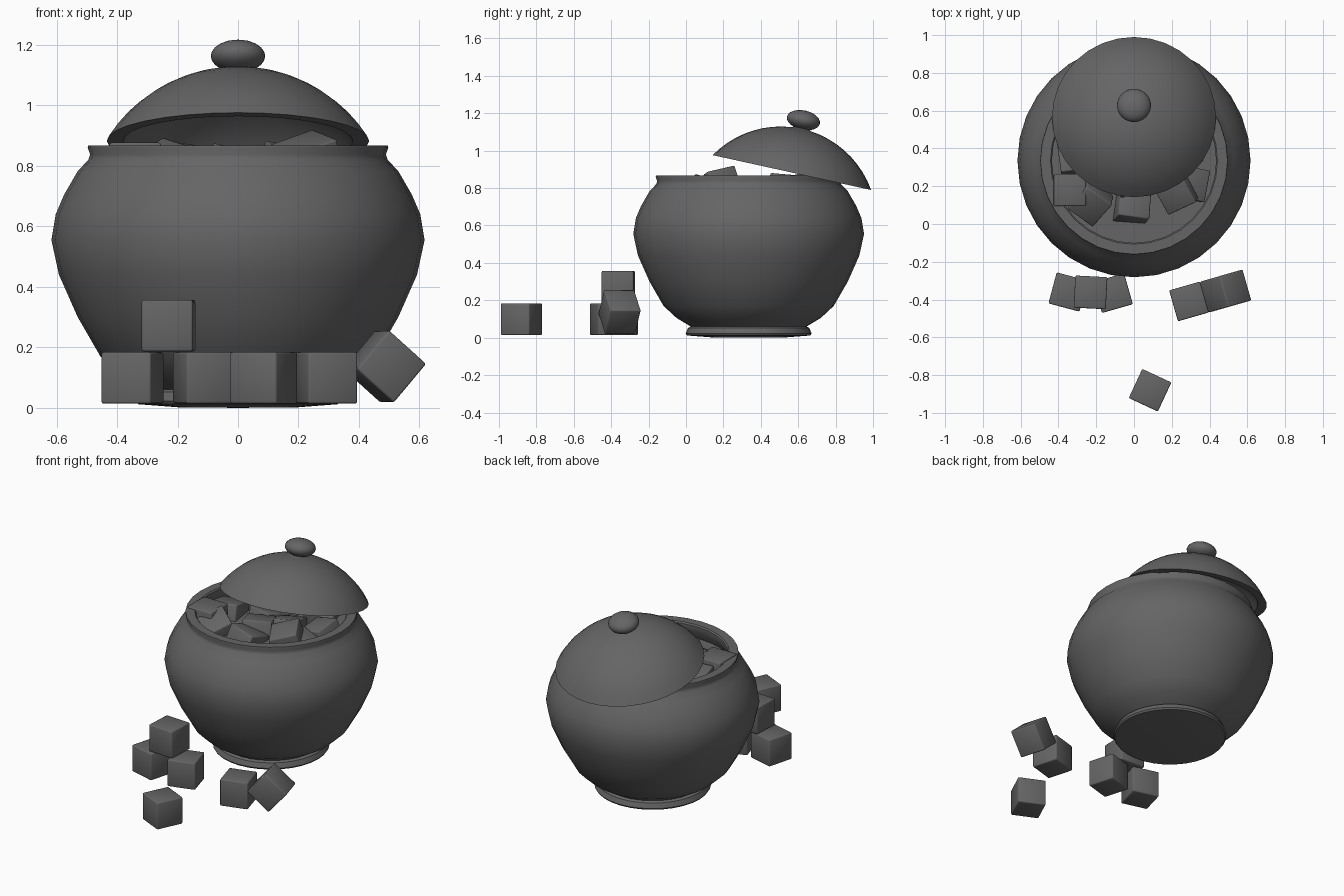
import bpy
import bmesh
import math
import random
from mathutils import Matrix, Vector

default = bpy.data.objects.get("Cube")
if default:
    bpy.data.objects.remove(default, do_unlink=True)

# One dark grey for everything
grey = bpy.data.materials.new("dark grey")
grey.use_nodes = True
colour = (0.13, 0.13, 0.13, 1)
grey.diffuse_color = colour
grey.node_tree.nodes["Principled BSDF"].inputs["Base Color"].default_value = colour

SEGMENTS = 32
CUBE = 0.17


def finish(name, bm, matrix, smooth=None):
    """Turn a bmesh into a placed, coloured object."""
    bmesh.ops.recalc_face_normals(bm, faces=bm.faces)
    mesh = bpy.data.meshes.new(name)
    bm.to_mesh(mesh)
    bm.free()
    mesh.materials.append(grey)
    obj = bpy.data.objects.new(name, mesh)
    obj.matrix_world = matrix
    bpy.context.collection.objects.link(obj)
    if smooth:
        bpy.ops.object.select_all(action="DESELECT")
        obj.select_set(True)
        bpy.context.view_layer.objects.active = obj
        bpy.ops.object.shade_smooth_by_angle(angle=math.radians(smooth))
    return obj


def lathe(name, profile, matrix):
    """Spin a (radius, height) profile around the z axis."""
    bm = bmesh.new()
    verts = [bm.verts.new((r, 0, z)) for r, z in profile]
    edges = [bm.edges.new(pair) for pair in zip(verts, verts[1:])]
    bmesh.ops.spin(bm, geom=verts + edges, cent=(0, 0, 0), axis=(0, 0, 1),
                   angle=math.tau, steps=SEGMENTS, use_merge=True)
    bmesh.ops.remove_doubles(bm, verts=bm.verts, dist=0.0005)
    return finish(name, bm, matrix, 40)


def sugar_cube(name, place, angles):
    """Softly bevelled cube with a tilt in degrees."""
    bm = bmesh.new()
    bmesh.ops.create_cube(bm, size=CUBE)
    bmesh.ops.bevel(bm, geom=bm.edges[:], offset=0.007, segments=2,
                    profile=0.5, affect="EDGES")
    rx, ry, rz = (math.radians(a) for a in angles)
    turn = (Matrix.Rotation(rz, 4, "Z") @ Matrix.Rotation(ry, 4, "Y")
            @ Matrix.Rotation(rx, 4, "X"))
    return finish(name, bm, Matrix.Translation(place) @ turn, 50)


def cap(radius, height, steps):
    """Spherical cap profile from the rim up to the axis."""
    ball = (radius ** 2 + height ** 2) / (2 * height)
    end = math.asin(radius / ball)
    angles = [end * (1 - i / steps) for i in range(steps + 1)]
    return [(ball * math.sin(a), ball * math.cos(a) - ball + height) for a in angles]


# Bowl: foot, belly, neck, lip and hollow inside
bowl_place = Matrix.Translation((0, 0.335, 0))
outside = [(0, 0), (0.2, 0.002), (0.33, 0.012), (0.337, 0.022), (0.325, 0.052),
           (0.31, 0.06), (0.385, 0.105), (0.455, 0.17), (0.53, 0.3), (0.592, 0.44),
           (0.617, 0.555), (0.603, 0.64), (0.575, 0.705), (0.53, 0.783),
           (0.495, 0.82), (0.489, 0.838), (0.497, 0.86), (0.495, 0.868)]
inside = [(0.442, 0.868), (0.435, 0.86), (0.435, 0.82), (0.5, 0.74),
          (0.56, 0.58), (0.5, 0.35), (0.38, 0.16), (0.27, 0.1), (0, 0.09)]
lathe("bowl", outside + inside, bowl_place)

# Sugar bed supporting the loose cubes
lathe("sugar_bed", [(0, 0.765), (0.475, 0.765)], bowl_place)

# Lid: hollow dome leaning back off the bowl, with a round knob
lid_place = Matrix.Translation((0, 0.566, 0.883)) @ Matrix.Rotation(math.radians(-12.4), 4, "X")
lathe("lid", cap(0.434, 0.24, 10) + [], lid_place)
lathe("lid_lining", [(0.434, 0)] + cap(0.38, 0.195, 10), lid_place)
knob = [(0.055, 0.215), (0.057, 0.235)]
for i in range(2, 13):
    a = math.radians(-90 + 15 * i)
    knob.append((0.09 * math.cos(a), 0.287 + 0.052 * math.sin(a)))
lathe("lid_knob", knob, lid_place)

# Cubes lying on the table
table_cubes = [
    ((-0.349, -0.36, 0.099), (0, 0, -15)),
    ((-0.23, -0.362, 0.272), (0, 0, -3)),
    ((-0.111, -0.366, 0.099), (0, 0, 16)),
    ((0.291, -0.41, 0.099), (0, 0, 16)),
    ((0.485, -0.355, 0.137), (0, 41, 16)),
    ((0.085, -0.88, 0.099), (0, 0, -25)),
]
for i, (place, angles) in enumerate(table_cubes):
    sugar_cube(f"table_cube_{i + 1}", place, angles)

# Cubes showing at the open side of the bowl
top_cubes = [
    ((-0.34, 0.18, 0.792), (0, 0, 0)),
    ((-0.23, 0.13, 0.765), (25, 15, -35)),
    ((-0.015, 0.095, 0.755), (-18, 12, -8)),
    ((0.23, 0.18, 0.8), (12, -18, 25)),
]
for i, (place, angles) in enumerate(top_cubes):
    sugar_cube(f"top_cube_{i + 1}", place, angles)

# Jumbled cubes filling the rest of the bowl under the lid
random.seed(4)
count = 0
for ring, amount in ((0.1, 3), (0.31, 9)):
    for k in range(amount):
        a = math.tau * k / amount + 0.3
        spot = Vector((ring * math.cos(a), 0.335 + ring * math.sin(a),
                       random.uniform(0.74, 0.775)))
        if spot.y < 0.2:
            continue
        count += 1
        tilt = [random.uniform(-20, 20), random.uniform(-20, 20), random.uniform(0, 90)]
        sugar_cube(f"filling_cube_{count}", spot, tilt)
